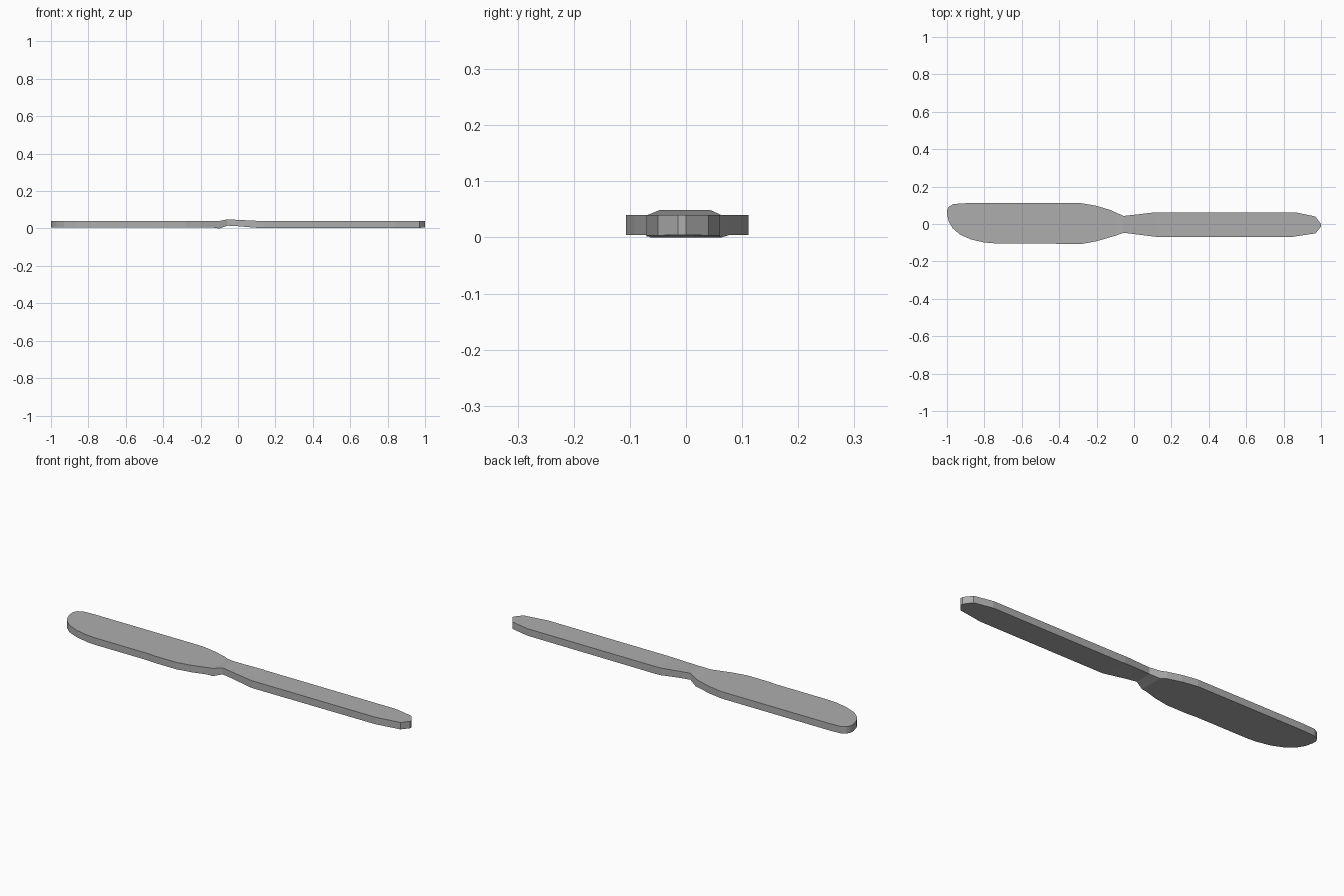
import bpy
import bmesh

if "Cube" in bpy.data.objects:
    bpy.data.objects.remove(bpy.data.objects["Cube"])

steel = bpy.data.materials.new("steel grey")
steel.diffuse_color = (0.42, 0.42, 0.42, 1)
steel.use_nodes = True
steel.node_tree.nodes["Principled BSDF"].inputs["Base Color"].default_value = steel.diffuse_color

# Outline of the knife: back edge and cutting edge as (x, y)
BACK = [(-1, 0.075), (-0.99, 0.093), (-0.965, 0.107), (-0.9, 0.111), (-0.28, 0.111),
        (-0.2, 0.097), (-0.13, 0.076), (-0.1, 0.063), (-0.055, 0.043), (0, 0.049),
        (0.1, 0.061), (0.87, 0.061), (0.97, 0.04), (1, 0)]
EDGE = [(-1, 0.05), (-0.99, 0.012), (-0.97, -0.022), (-0.93, -0.057), (-0.87, -0.083),
        (-0.8, -0.099), (-0.75, -0.103), (-0.45, -0.103), (-0.4, -0.107), (-0.28, -0.107),
        (-0.2, -0.092), (-0.1, -0.063), (-0.055, -0.047), (0.13, -0.07), (0.84, -0.07),
        (0.97, -0.05), (1, -0.014)]
# Height of the underside and top along the length as (x, z)
BOTTOM = [(-1, 0.004), (-0.13, 0.004), (-0.1, 0.0), (-0.055, 0.015), (0.0, 0.012),
          (0.12, 0.002), (1, 0.004)]
TOP = [(-1, 0.04), (-0.1, 0.04), (-0.055, 0.049), (0.0, 0.046), (0.12, 0.04), (1, 0.04)]


def sample(line, x):
    """Linear interpolation along a polyline."""
    for (x0, v0), (x1, v1) in zip(line, line[1:]):
        if x <= x1:
            return v0 + (v1 - v0) * (x - x0) / (x1 - x0)
    return line[-1][1]


def loft(name, start, end):
    """Skin rectangular sections between two positions, capped only at the tips."""
    xs = sorted({x for line in (BACK, EDGE, BOTTOM, TOP) for x, _ in line
                 if start <= x <= end})
    bm = bmesh.new()
    rings = []
    for x in xs:
        lo, hi = sample(EDGE, x), sample(BACK, x)
        zb, zt = sample(BOTTOM, x), sample(TOP, x)
        rings.append([bm.verts.new((x, y, z)) for y, z in
                      ((lo, zb), (hi, zb), (hi, zt), (lo, zt))])
    for a, b in zip(rings, rings[1:]):
        for i in range(4):
            j = (i + 1) % 4
            bm.faces.new((a[i], b[i], b[j], a[j]))
    if start == -1:
        bm.faces.new(rings[0])
    if end == 1:
        bm.faces.new(rings[-1][::-1])
    # Sections run counter-clockwise seen from +x, so flip to face outward
    if bm.faces[:]:
        bm.normal_update()
        top = max(bm.faces, key=lambda f: f.calc_center_median().z)
        if top.normal.z < 0:
            bmesh.ops.reverse_faces(bm, faces=bm.faces[:])
    mesh = bpy.data.meshes.new(name)
    bm.to_mesh(mesh)
    bm.free()
    mesh.materials.append(steel)
    obj = bpy.data.objects.new(name, mesh)
    bpy.context.collection.objects.link(obj)


loft("blade", -1, -0.1)
loft("neck", -0.1, -0.055)
loft("handle", -0.055, 1)
